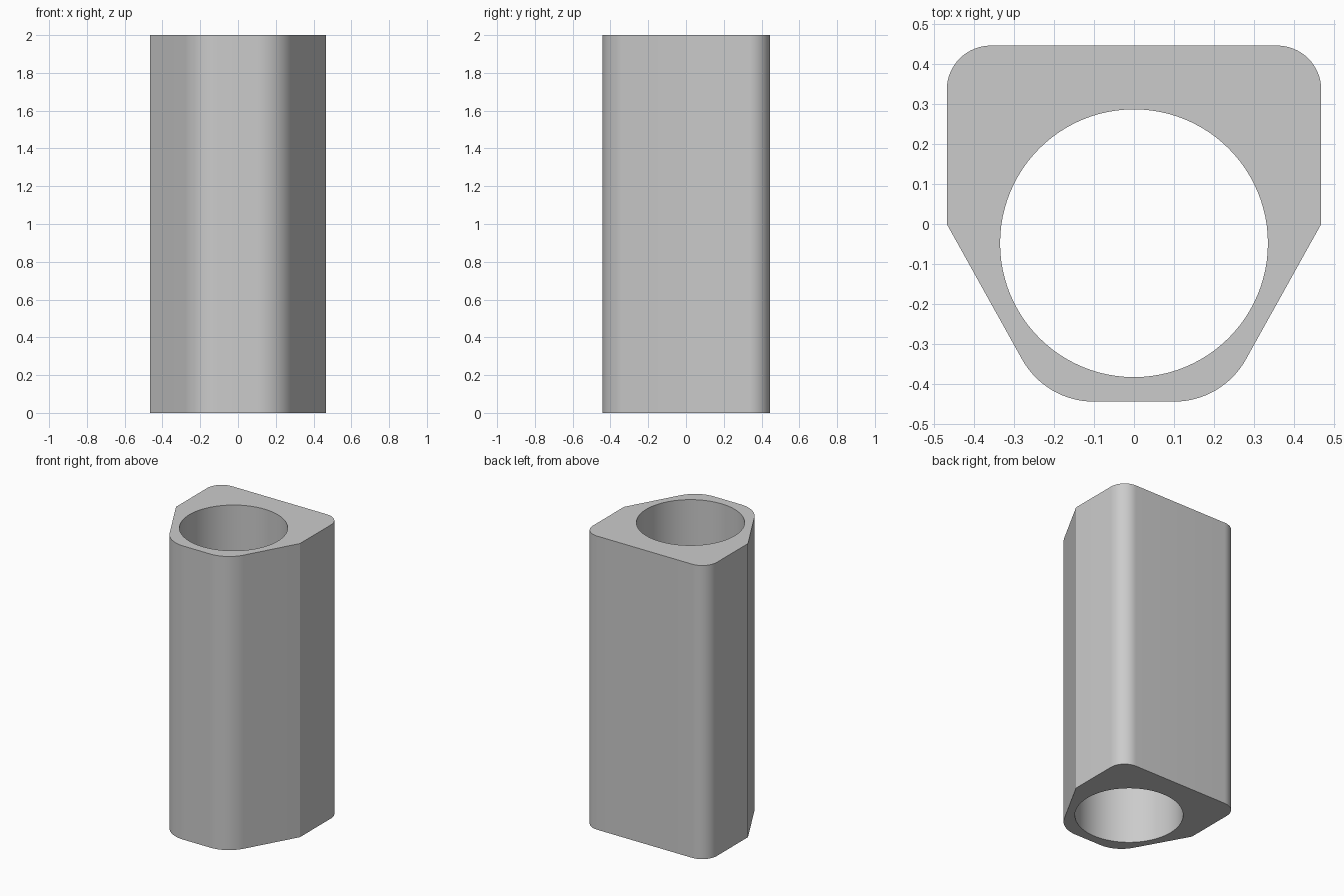
import bpy
import bmesh
from math import sin, cos, tan, radians, pi
from mathutils import Vector

if "Cube" in bpy.data.objects:
    bpy.data.objects.remove(bpy.data.objects["Cube"], do_unlink=True)

HEIGHT = 2.0
HALF_WIDTH = 0.467
BACK, FRONT = 0.445, -0.443
BACK_RADIUS, FRONT_RADIUS = 0.11, 0.205
TAPER = 29.1
BORE_Y, BORE_RADIUS = -0.048, 0.334


def arc(cx, cy, radius, start, end, steps):
    """Points along an arc, angles in degrees."""
    angles = [radians(start + (end - start) * i / steps) for i in range(steps + 1)]
    return [Vector((cx + radius * cos(a), cy + radius * sin(a), 0)) for a in angles]


# Left half of the outline: front corner, tapered side, straight side, back corner
half = arc(0.1, FRONT + FRONT_RADIUS, FRONT_RADIUS, -90, -TAPER, 16)
half.append(Vector((HALF_WIDTH, 0, 0)))
half += arc(HALF_WIDTH - BACK_RADIUS, BACK - BACK_RADIUS, BACK_RADIUS, 0, 90, 16)
outline = half + [Vector((-p.x, p.y, 0)) for p in reversed(half)]

# Round bore
bore = arc(0, BORE_Y, BORE_RADIUS, 0, 360, 96)[:-1]

bm = bmesh.new()
edges = []
for loop in (outline, bore):
    verts = [bm.verts.new(p) for p in loop]
    edges += [bm.edges.new((verts[i - 1], v)) for i, v in enumerate(verts)]

# Fill the section between outline and bore, then raise it into a sleeve
bmesh.ops.triangle_fill(bm, edges=edges, use_beauty=True, use_dissolve=False,
                        normal=(0, 0, 1))
raised = bmesh.ops.extrude_face_region(bm, geom=bm.faces[:], use_keep_orig=True)
top = [g for g in raised["geom"] if isinstance(g, bmesh.types.BMVert)]
bmesh.ops.translate(bm, verts=top, vec=(0, 0, HEIGHT))
bmesh.ops.recalc_face_normals(bm, faces=bm.faces[:])

mesh = bpy.data.meshes.new("bored_sleeve")
bm.to_mesh(mesh)
bm.free()
sleeve = bpy.data.objects.new("bored_sleeve", mesh)
bpy.context.collection.objects.link(sleeve)

# Plain grey
grey = bpy.data.materials.new("plain_grey")
grey.use_nodes = True
colour = (0.6, 0.6, 0.6, 1)
grey.diffuse_color = colour
grey.node_tree.nodes["Principled BSDF"].inputs["Base Color"].default_value = colour
mesh.materials.append(grey)

# Smooth curves, sharp side creases and rims
bpy.ops.object.select_all(action="DESELECT")
sleeve.select_set(True)
bpy.context.view_layer.objects.active = sleeve
bpy.ops.object.shade_smooth_by_angle(angle=radians(20))
